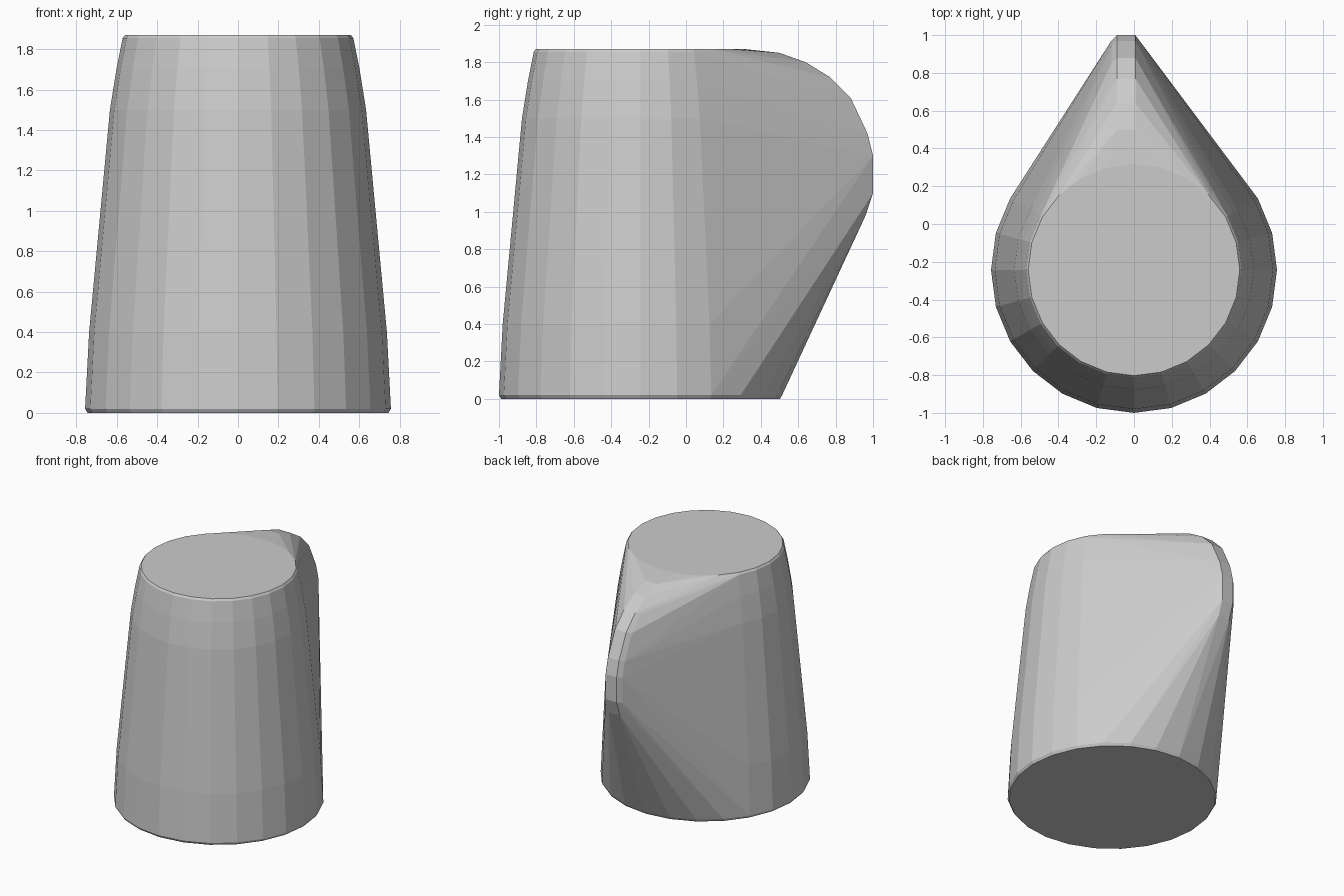
import bpy, bmesh
from math import sin, cos, tau

if "Cube" in bpy.data.objects:
    bpy.data.objects.remove(bpy.data.objects["Cube"])

SIDES = 24
CENTRE_Y = -0.243

# Tapered mug body: (radius, height) rings
BODY = [(0.745, 0.0), (0.757, 0.02), (0.737, 0.4), (0.634, 1.5),
        (0.602, 1.7), (0.571, 1.855), (0.56, 1.87)]

# Outer outline of the handle: (y, z)
HANDLE = [(0.31, 1.87), (0.5, 1.85), (0.64, 1.80), (0.77, 1.72), (0.88, 1.61),
          (0.97, 1.42), (1.0, 1.3), (1.0, 1.1), (0.96, 0.98)]

bm = bmesh.new()
for r, z in BODY:
    for i in range(SIDES):
        a = tau * i / SIDES
        bm.verts.new((r * cos(a), CENTRE_Y + r * sin(a), z))

# Narrow handle ridge with a small chamfer on its left edge
for y, z in HANDLE[1:]:
    for x, inset in ((-0.12, 0.03), (-0.09, 0.0), (0.007, 0.0)):
        bm.verts.new((x, y - inset, z - inset * 0.3))

# Wrap body and handle in one tight convex skin
hull = bmesh.ops.convex_hull(bm, input=bm.verts[:])
loose = {g for k in ("geom_interior", "geom_unused") for g in hull[k]
         if isinstance(g, bmesh.types.BMVert)}
bmesh.ops.delete(bm, geom=list(loose), context='VERTS')
bmesh.ops.dissolve_limit(bm, angle_limit=0.01, verts=bm.verts[:], edges=bm.edges[:])
bmesh.ops.recalc_face_normals(bm, faces=bm.faces[:])

mesh = bpy.data.meshes.new("mug_hull")
bm.to_mesh(mesh)
bm.free()
bpy.context.collection.objects.link(bpy.data.objects.new("mug_hull", mesh))
